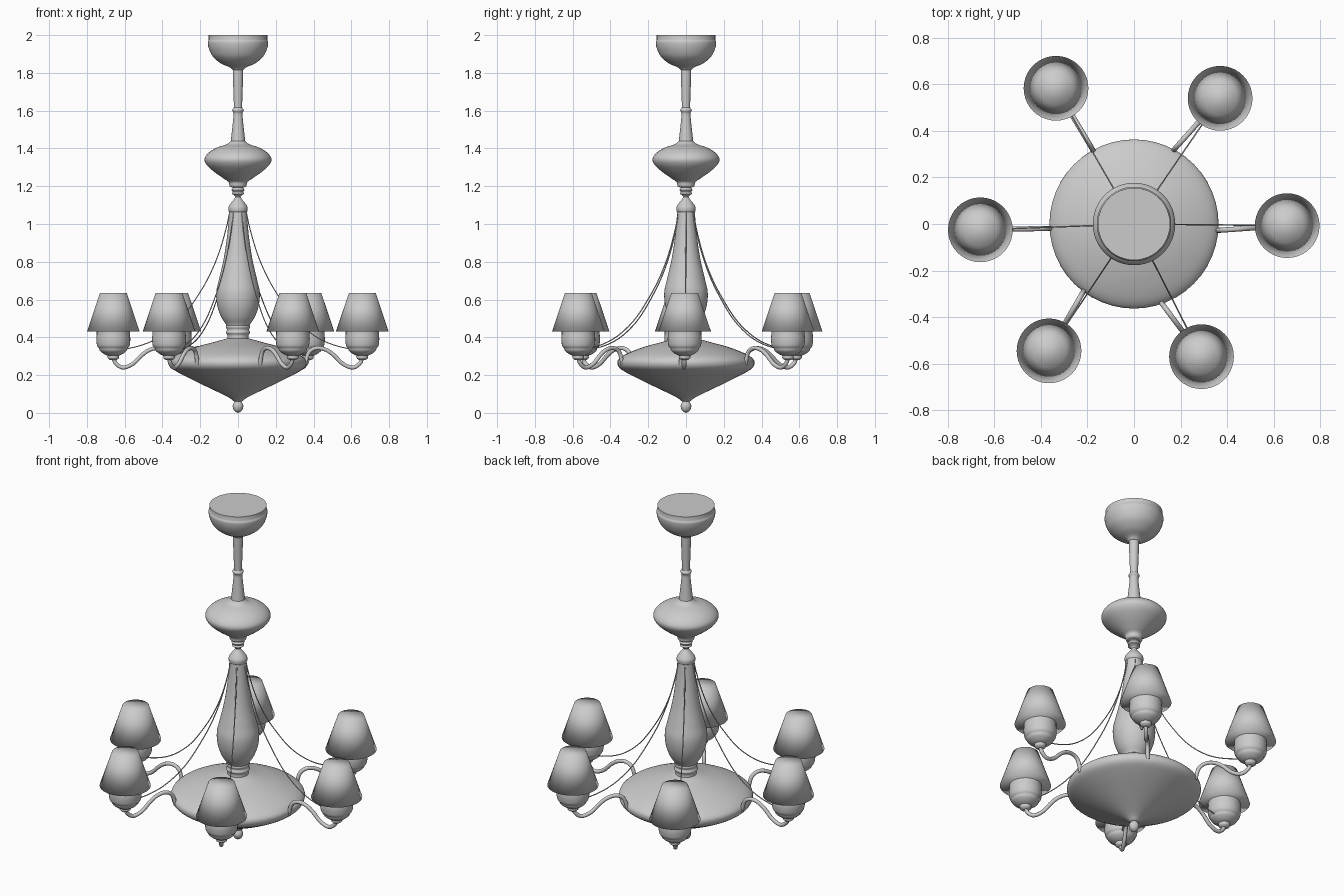
import bpy, bmesh, math
from mathutils import Vector

if "Cube" in bpy.data.objects:
    bpy.data.objects.remove(bpy.data.objects["Cube"])

metal = bpy.data.materials.new("light_grey")
metal.diffuse_color = (0.6, 0.6, 0.6, 1)
metal.use_nodes = True
metal.node_tree.nodes["Principled BSDF"].inputs["Base Color"].default_value = metal.diffuse_color


def spline(pts, n=5):
    """Smooth Catmull-Rom curve through the points."""
    p = [Vector(q) for q in pts]
    if len(p) < 3:
        return p
    p = [2 * p[0] - p[1]] + p + [2 * p[-1] - p[-2]]
    out = []
    for i in range(1, len(p) - 2):
        a, b, c, d = p[i - 1:i + 3]
        for k in range(n):
            t = k / n
            out.append(0.5 * (2 * b + (c - a) * t + (2 * a - 5 * b + 4 * c - d) * t * t
                              + (3 * b - a - 3 * c + d) * t ** 3))
    return out + [p[-2]]


def lathe(name, profile, centre=(0, 0), sides=48, smooth_all=False):
    """Closed turned solid from a (radius, z) profile, listed top to bottom."""
    bm = bmesh.new()
    rings = []
    for r, z in profile:
        rings.append([bm.verts.new((max(r, 0.001) * math.cos(2 * math.pi * i / sides),
                                    max(r, 0.001) * math.sin(2 * math.pi * i / sides), z))
                      for i in range(sides)])
    for a, b in zip(rings, rings[1:]):
        for i in range(sides):
            j = (i + 1) % sides
            bm.faces.new((a[i], b[i], b[j], a[j]))
    bm.faces.new(rings[0])
    bm.faces.new(rings[-1][::-1])
    mesh = bpy.data.meshes.new(name)
    bm.to_mesh(mesh)
    bm.free()
    ob = bpy.data.objects.new(name, mesh)
    ob.location = (*centre, 0)
    finish(ob, smooth_all)


def finish(ob, smooth_all=False):
    if ob.name not in bpy.context.collection.objects:
        bpy.context.collection.objects.link(ob)
    ob.data.materials.clear()
    ob.data.materials.append(metal)
    bpy.ops.object.select_all(action='DESELECT')
    ob.select_set(True)
    bpy.context.view_layer.objects.active = ob
    if ob.type == 'CURVE':
        bpy.ops.object.convert(target='MESH')
        ob = bpy.context.object
    if smooth_all:
        bpy.ops.object.shade_smooth()
    else:
        bpy.ops.object.shade_smooth_by_angle(angle=math.radians(40))


def tube(name, pts, radius, res=3):
    cu = bpy.data.curves.new(name, 'CURVE')
    cu.dimensions = '3D'
    cu.bevel_depth = radius
    cu.bevel_resolution = res
    cu.use_fill_caps = True
    path = spline(pts)
    sp = cu.splines.new('POLY')
    sp.points.add(len(path) - 1)
    for q, v in zip(sp.points, path):
        q.co = (*v, 1)
    finish(bpy.data.objects.new(name, cu))


# central stem, top to bottom
lathe("ceiling_canopy", [Vector((0.155, 2.0))] + spline(
    [(0.155, 1.975), (0.16, 1.96), (0.153, 1.925), (0.132, 1.885), (0.09, 1.85),
     (0.045, 1.83), (0.028, 1.815)]))
lathe("upper_rod", spline(
    [(0.028, 1.83), (0.027, 1.78), (0.022, 1.63), (0.024, 1.615), (0.031, 1.602),
     (0.024, 1.587), (0.025, 1.56), (0.038, 1.44), (0.042, 1.42)]))
lathe("upper_disc", spline(
    [(0.038, 1.44), (0.06, 1.422), (0.11, 1.405), (0.155, 1.378), (0.177, 1.345),
     (0.165, 1.312), (0.125, 1.275), (0.075, 1.24), (0.05, 1.222), (0.044, 1.2),
     (0.028, 1.192)]))
lathe("stem_rings", spline(
    [(0.026, 1.2), (0.028, 1.19), (0.035, 1.18), (0.028, 1.17), (0.033, 1.16),
     (0.02, 1.152), (0.013, 1.142)]))
lathe("column_cap", spline(
    [(0.013, 1.15), (0.018, 1.135), (0.038, 1.11), (0.05, 1.09), (0.05, 1.07), (0.044, 1.06)]))
lathe("column", spline(
    [(0.046, 1.075), (0.056, 0.95), (0.075, 0.82), (0.1, 0.71), (0.115, 0.64),
     (0.11, 0.57), (0.09, 0.51), (0.065, 0.47), (0.06, 0.455)]))
lathe("column_rings", spline(
    [(0.058, 0.47), (0.064, 0.455), (0.058, 0.44), (0.064, 0.425), (0.056, 0.41),
     (0.058, 0.38)], 4))
lathe("dish", spline(
    [(0.055, 0.395), (0.12, 0.377), (0.22, 0.35), (0.3, 0.32), (0.345, 0.295),
     (0.363, 0.27), (0.352, 0.238), (0.3, 0.205), (0.2, 0.155), (0.11, 0.112),
     (0.05, 0.082), (0.02, 0.06)]))
lathe("finial", spline(
    [(0.018, 0.07), (0.018, 0.06), (0.025, 0.048), (0.028, 0.032), (0.02, 0.012), (0.002, 0.0)]))

# lamp centre x, y and the angle where its arm meets the dish rim
lamps = [(-0.335, 0.583, 119), (0.37, 0.54, 62), (-0.66, -0.025, 183),
         (0.658, -0.007, -4.5), (-0.365, -0.545, 233), (0.29, -0.57, -71)]
cup = [Vector((0.088, 0.44))] + spline(
    [(0.088, 0.415), (0.09, 0.39), (0.087, 0.36), (0.082, 0.348)], 3) + spline(
    [(0.076, 0.343), (0.07, 0.328), (0.05, 0.312), (0.032, 0.304)], 3) + spline(
    [(0.03, 0.3), (0.03, 0.29), (0.018, 0.28)], 3)
# arm: fraction of the way to the dish, height
arm = [(0, 0.29), (0.05, 0.26), (0.17, 0.24), (0.34, 0.26), (0.5, 0.307),
       (0.64, 0.335), (0.8, 0.343), (0.93, 0.32), (1.0, 0.255)]
# wire: radius, height
wire = [(0.043, 1.07), (0.062, 0.98), (0.1, 0.85), (0.15, 0.73), (0.21, 0.625),
        (0.3, 0.5), (0.4, 0.412), (0.5, 0.362), (0.63, 0.33)]

for n, (x, y, deg) in enumerate(lamps, 1):
    lathe(f"lamp_shade_{n}", [(0.071, 0.635), (0.139, 0.432)], (x, y), 40, True)
    lathe(f"lamp_cup_{n}", cup, (x, y), 32)
    a = math.radians(deg)
    lamp, rim = Vector((x, y)), Vector((math.cos(a), math.sin(a))) * 0.355
    tube(f"arm_{n}", [(*lamp.lerp(rim, t), z) for t, z in arm], 0.011)
    d = lamp.normalized()
    tube(f"wire_{n}", [(*(d * r), z) for r, z in wire], 0.003, 1)
